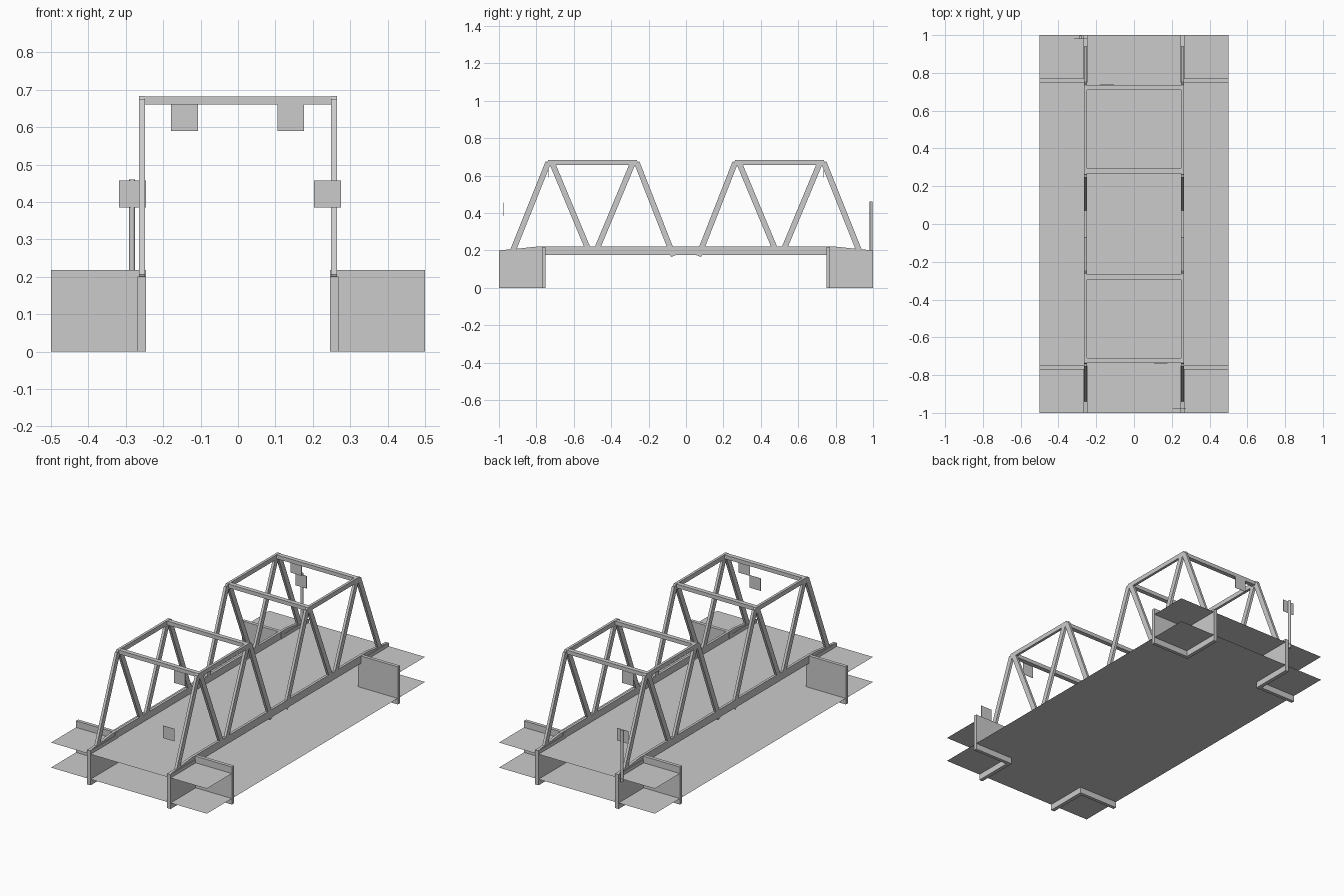
import bpy, bmesh, math
from mathutils import Vector

cube = bpy.data.objects.get("Cube")
if cube:
    bpy.data.objects.remove(cube, do_unlink=True)

grey = bpy.data.materials.new("plain grey")
grey.use_nodes = True
grey.diffuse_color = (0.6, 0.6, 0.6, 1)
grey.node_tree.nodes["Principled BSDF"].inputs["Base Color"].default_value = grey.diffuse_color


def finish(name, bm):
    bmesh.ops.recalc_face_normals(bm, faces=bm.faces)
    mesh = bpy.data.meshes.new(name)
    bm.to_mesh(mesh)
    bm.free()
    mesh.materials.append(grey)
    obj = bpy.data.objects.new(name, mesh)
    bpy.context.collection.objects.link(obj)
    return obj


def box(name, x, y, z):
    """Box from three (low, high) ranges."""
    bm = bmesh.new()
    bmesh.ops.create_cube(bm, size=1)
    for v in bm.verts:
        v.co = [r[0] if c < 0 else r[1] for c, r in zip(v.co, (x, y, z))]
    return finish(name, bm)


def sheet(name, x, y, z):
    """Flat, upward facing rectangle."""
    bm = bmesh.new()
    f = bm.faces.new([bm.verts.new((a, b, z)) for a, b in
                      ((x[0], y[0]), (x[1], y[0]), (x[1], y[1]), (x[0], y[1]))])
    f.normal_update()
    mesh_obj = finish(name, bm)
    if mesh_obj.data.polygons[0].normal.z < 0:
        mesh_obj.data.flip_normals()
    return mesh_obj


def plate(name, profile, x0, x1):
    """Side profile of (y, z) points extruded across x."""
    bm = bmesh.new()
    face = bm.faces.new([bm.verts.new((x0, y, z)) for y, z in profile])
    new = bmesh.ops.extrude_face_region(bm, geom=[face])["geom"]
    bmesh.ops.translate(bm, vec=(x1 - x0, 0, 0),
                        verts=[v for v in new if isinstance(v, bmesh.types.BMVert)])
    return finish(name, bm)


def strut(name, a, b, x0, x1, width=0.03):
    """Straight bar between two (y, z) points."""
    a, b = Vector(a), Vector(b)
    d = (b - a).normalized() * width / 2
    n = Vector((-d.y, d.x))
    return plate(name, [a + n, b + n, b - n, a - n], x0, x1)


def mirrored(r, s):
    return sorted((r[0] * s, r[1] * s))


# Water and road deck
sheet("water", (-0.5, 0.5), (-1, 1), 0.035)
sheet("road_deck", (-0.25, 0.25), (-1, 1), 0.18)

# Half side view of one truss: outer, inner, inner and central diagonals
diagonals = [((0.925, 0.2), (0.737, 0.67)), ((0.523, 0.205), (0.717, 0.67)),
             ((0.477, 0.205), (0.283, 0.67)), ((0.067, 0.17), (0.263, 0.67))]

for side, s in (("right", -1), ("left", 1)):
    x0, x1 = mirrored((0.249, 0.264), s)

    # Edge girder, dropping slightly at both ends
    top = [(-1, 0.2), (-0.92, 0.207), (-0.8, 0.22), (0.8, 0.22), (0.92, 0.207), (1, 0.2)]
    lower = [(y, z - 0.045) for y, z in reversed(top)]
    plate(side + "_girder", top + lower, x0, x1)

    for end, t in (("front", -1), ("back", 1)):
        tag = f"{end}_{side}"
        # Bank ground with its two retaining walls
        sheet(tag + "_bank", mirrored((0.25, 0.5), s), mirrored((0.75, 1), t), 0.18)
        box(tag + "_road_wall", mirrored((0.246, 0.268), s), mirrored((0.75, 1), t), (0, 0.2))
        box(tag + "_river_wall", mirrored((0.246, 0.5), s), mirrored((0.75, 0.77), t), (0, 0.218))

        # Truss
        for i, (a, b) in enumerate(diagonals):
            strut(f"{tag}_diagonal_{i + 1}", (a[0] * t, a[1]), (b[0] * t, b[1]), x0, x1)
        plate(tag + "_top_chord", [(0.252 * t, 0.657), (0.748 * t, 0.657),
                                   (0.737 * t, 0.683), (0.263 * t, 0.683)], x0, x1)

# Overhead cross beams
for end, t in (("front", -1), ("back", 1)):
    for place, r in (("outer", (0.71, 0.736)), ("inner", (0.268, 0.294))):
        box(f"{end}_{place}_cross_beam", (-0.249, 0.249), mirrored(r, t), (0.66, 0.682))


def sign(name, x, y, z):
    box(name, (x - 0.036, x + 0.036), (y - 0.001, y + 0.001), (z - 0.036, z + 0.036))


# Hanging and roadside signs
sign("front_overhead_sign", 0.141, -0.737, 0.625)
sign("back_overhead_sign", -0.143, 0.737, 0.625)
sign("front_roadside_sign", 0.239, -0.975, 0.421)
sign("back_roadside_sign", -0.282, 0.981, 0.421)

# Sign post
bm = bmesh.new()
bmesh.ops.create_cone(bm, cap_ends=True, segments=12, radius1=0.008, radius2=0.008, depth=0.3)
bmesh.ops.translate(bm, verts=bm.verts, vec=(-0.283, 0.99, 0.31))
post = finish("back_sign_post", bm)
bpy.ops.object.select_all(action="DESELECT")
post.select_set(True)
bpy.context.view_layer.objects.active = post
bpy.ops.object.shade_smooth_by_angle(angle=math.radians(40))
